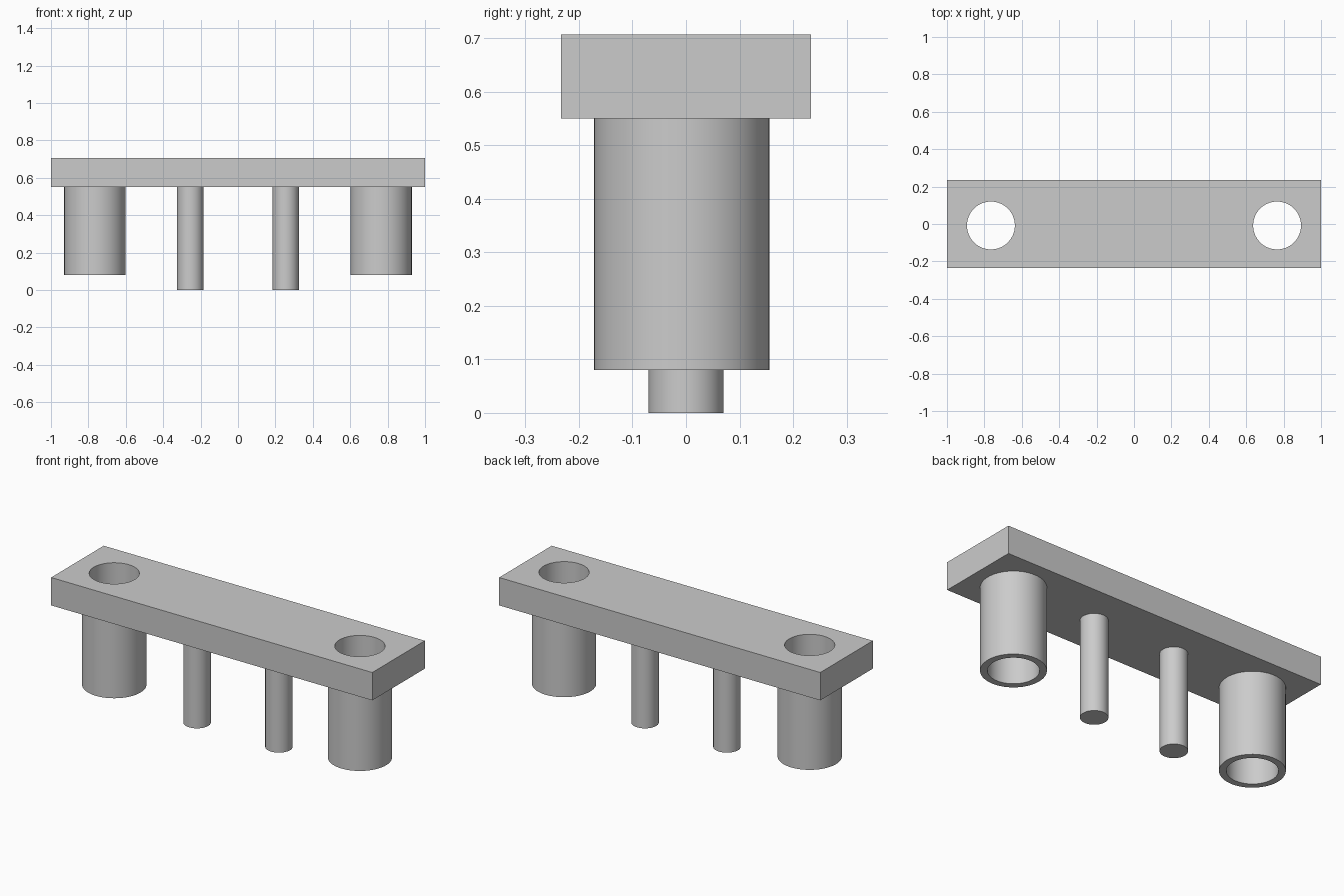
import bpy, bmesh, math

if "Cube" in bpy.data.objects:
    bpy.data.objects.remove(bpy.data.objects["Cube"], do_unlink=True)

SEGMENTS = 64
PLATE_LOW, PLATE_TOP = 0.55, 0.707
TUBE_X, TUBE_Y, TUBE_LOW = 0.765, -0.008, 0.08
TUBE_RADIUS, HOLE_RADIUS = 0.164, 0.128
PIN_X, PIN_RADIUS = 0.255, 0.07

grey = bpy.data.materials.new("light grey")
grey.use_nodes = True
colour = (0.6, 0.6, 0.6, 1)
grey.diffuse_color = colour
grey.node_tree.nodes["Principled BSDF"].inputs["Base Color"].default_value = colour


def select_only(obj):
    bpy.ops.object.select_all(action="DESELECT")
    obj.select_set(True)
    bpy.context.view_layer.objects.active = obj


def finish(obj, name):
    obj.name = name
    obj.data.materials.clear()
    obj.data.materials.append(grey)
    select_only(obj)
    bpy.ops.object.shade_smooth_by_angle(angle=math.radians(30))


def cylinder(x, y, low, high, radius):
    bpy.ops.mesh.primitive_cylinder_add(
        vertices=SEGMENTS, radius=radius, depth=high - low,
        location=(x, y, (low + high) / 2))
    return bpy.context.object


def tube(name, x, y, low, high, outer, inner):
    # Four rings joined into a closed hollow sleeve
    bm = bmesh.new()
    rings = []
    for radius, z in ((outer, low), (outer, high), (inner, high), (inner, low)):
        rings.append([bm.verts.new((radius * math.sin(math.tau * i / SEGMENTS),
                                    radius * math.cos(math.tau * i / SEGMENTS), z))
                      for i in range(SEGMENTS)])
    for a, b in zip(rings, rings[1:] + rings[:1]):
        for i in range(SEGMENTS):
            j = (i + 1) % SEGMENTS
            bm.faces.new((a[i], a[j], b[j], b[i]))
    bmesh.ops.recalc_face_normals(bm, faces=bm.faces)
    mesh = bpy.data.meshes.new(name)
    bm.to_mesh(mesh)
    bm.free()
    obj = bpy.data.objects.new(name, mesh)
    obj.location = (x, y, 0)
    bpy.context.collection.objects.link(obj)
    finish(obj, name)


# Top plate with a round hole near each end
bpy.ops.mesh.primitive_cube_add(size=1, location=(0, 0, (PLATE_LOW + PLATE_TOP) / 2))
plate = bpy.context.object
plate.scale = (2, 0.468, PLATE_TOP - PLATE_LOW)
bpy.ops.object.transform_apply(location=False, rotation=False, scale=True)
for side in (-1, 1):
    cutter = cylinder(side * TUBE_X, TUBE_Y, PLATE_LOW - 0.1, PLATE_TOP + 0.1, HOLE_RADIUS)
    cutter.hide_render = True
    cut = plate.modifiers.new("hole", "BOOLEAN")
    cut.operation = "DIFFERENCE"
    cut.solver = "EXACT"
    cut.object = cutter
    select_only(plate)
    bpy.ops.object.modifier_apply(modifier=cut.name)
    bpy.data.objects.remove(cutter, do_unlink=True)
finish(plate, "top_plate")

# Hollow sleeves under the holes and solid pins between them
for side, label in ((-1, "right"), (1, "left")):
    tube(label + "_sleeve", side * TUBE_X, TUBE_Y, TUBE_LOW, PLATE_LOW,
         TUBE_RADIUS, HOLE_RADIUS)
    finish(cylinder(side * PIN_X, 0, 0, PLATE_LOW, PIN_RADIUS), label + "_pin")
